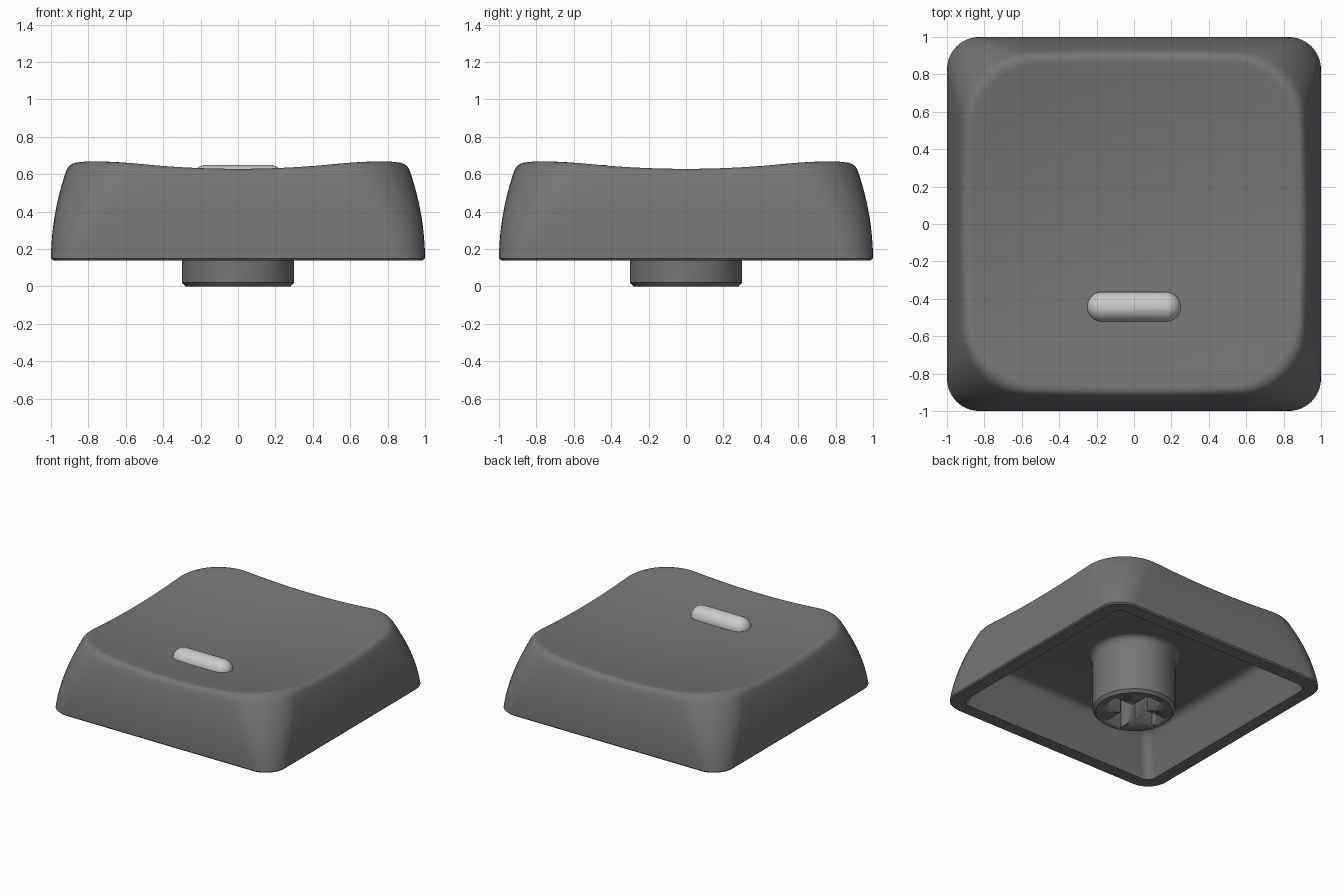
import bpy, bmesh
from math import sin, cos, pi, radians
from mathutils import Vector, Matrix

if "Cube" in bpy.data.objects:
    bpy.data.objects.remove(bpy.data.objects["Cube"])

Z0, CEIL = 0.14, 0.46          # skirt bottom, inner ceiling
NC, NS = 10, 10                # steps per corner arc and per straight side
N = 4 * (NC + NS)


def make(name, bm, mat=None, angle=35):
    bmesh.ops.recalc_face_normals(bm, faces=bm.faces)
    me = bpy.data.meshes.new(name)
    bm.to_mesh(me)
    bm.free()
    ob = bpy.data.objects.new(name, me)
    bpy.context.collection.objects.link(ob)
    if mat:
        me.materials.append(mat)
    bpy.ops.object.select_all(action='DESELECT')
    bpy.context.view_layer.objects.active = ob
    ob.select_set(True)
    bpy.ops.object.shade_smooth_by_angle(angle=radians(angle))
    return ob


def colour(name, v):
    m = bpy.data.materials.new(name)
    m.diffuse_color = (v, v, v, 1)
    m.use_nodes = True
    m.node_tree.nodes["Principled BSDF"].inputs["Base Color"].default_value = m.diffuse_color
    return m


def skin(rings, start, end):
    """Closed surface through rings of points, with a fan at each end point."""
    bm = bmesh.new()
    rows = [[bm.verts.new(p) for p in ring] for ring in rings]
    n = len(rows[0])
    for a, b in zip(rows, rows[1:]):
        for i in range(n):
            bm.faces.new((a[i], a[(i + 1) % n], b[(i + 1) % n], b[i]))
    for row, tip in ((rows[0], start), (rows[-1], end)):
        c = bm.verts.new(tip)
        for i in range(n):
            bm.faces.new((row[i], row[(i + 1) % n], c))
    return bm


def lathe(profile, start, end, n=48):
    rings = [[(r * cos(2 * pi * i / n), r * sin(2 * pi * i / n), z) for i in range(n)]
             for r, z in profile]
    return skin(rings, (0, 0, start), (0, 0, end))


def rect_point(i, h, r):
    """Point i on a rounded square of half size h and corner radius r."""
    c, k = divmod(i, NC + NS)
    if k <= NC:
        a = pi / 2 * k / NC
        p = Vector((h - r + r * cos(a), h - r + r * sin(a)))
    else:
        p = Vector(((h - r) * (1 - 2 * (k - NC) / NS), h))
    return Matrix.Rotation(c * pi / 2, 2) @ p


def dish(p):
    return 0.55 + 0.103 * (p.x ** 2 + p.y ** 2)


def side(i, z):
    """Point i on the curved, leaning outer wall at height z."""
    u = z - Z0
    p = rect_point(i, 1 - 0.354 * u * u, 0.17 + 0.36 * u)
    return Vector((p.x, p.y, z))


def square_ring(h, r, z):
    return [(*rect_point(i, h, r), z) for i in range(N)]


dark = colour("dark_grey", 0.18)
light = colour("light_grey", 0.65)

# Rim line where the outer wall meets the dished top
rim = []
for i in range(N):
    z = 0.65
    for _ in range(8):
        z = dish(side(i, z))
    rim.append(side(i, z))

# Cap shell: inner hollow, lip, outer wall, rounded rim, dished top
rings = [square_ring(h, r, z) for h, r, z in (
    (0.72, 0.05, CEIL), (0.75, 0.055, 0.452), (0.772, 0.06, 0.435),
    (0.785, 0.06, 0.41), (0.89, 0.07, Z0), (0.99, 0.165, Z0))]
F = 0.05
for k in range(9):
    rings.append([side(i, 0.15 + (p.z - F - 0.15) * k / 8) for i, p in enumerate(rim)])


def top_ring(s):
    out = []
    for p in rim:
        q = p * s
        q.z = dish(q)
        out.append(q)
    return out


low, inset = rings[-1], top_ring(0.95)
for k in range(1, 7):
    t = k / 6
    rings.append([a * (1 - t) ** 2 + b * 2 * t * (1 - t) + c * t * t
                  for a, b, c in zip(low, rim, inset)])
rings += [top_ring(0.95 * (1 - k / 10)) for k in range(1, 10)]
make("cap_shell", skin(rings, (0, 0, CEIL), (0, 0, 0.55)), dark)

# Stem with chamfered foot and flared root
flare = [(0.30 + 0.05 * (1 - cos(a)), 0.412 + 0.05 * sin(a))
         for a in (pi / 2 * k / 5 for k in range(6))]
stem = make("stem", lathe([(0.28, 0), (0.30, 0.022)] + flare, 0, 0.462), dark, 30)

# Cross-shaped socket cut into the stem
bm = bmesh.new()
L, W = 0.23, 0.07
pts = []
for q in range(4):
    for x, y in ((L, -W), (L, W), (W, W)):
        pts.append(Matrix.Rotation(q * pi / 2, 2) @ Vector((x, y)))
face = bm.faces.new([bm.verts.new((p.x, p.y, -0.1)) for p in pts])
ext = bmesh.ops.extrude_face_region(bm, geom=[face])
bmesh.ops.translate(bm, vec=(0, 0, 0.5),
                    verts=[v for v in ext["geom"] if isinstance(v, bmesh.types.BMVert)])
cutter = make("socket_cutter", bm, dark)
cutter.hide_render = True
cutter.hide_viewport = True
cut = stem.modifiers.new("socket", 'BOOLEAN')
cut.operation = 'DIFFERENCE'
cut.solver = 'EXACT'
cut.object = cutter

# Raised finger bar: a capsule lying along x, half sunk in the dish
R, H = 0.08, 0.17
arc = [pi / 2 * k / 8 for k in range(1, 9)]
prof = [(R * sin(a), -H - R * cos(a)) for a in arc]
prof += [(r, -z) for r, z in reversed(prof)]
bm = lathe(prof, -H - R, H + R, 32)
bmesh.ops.transform(bm, verts=bm.verts, matrix=Matrix.Translation((0, -0.443, 0.57))
                    @ Matrix.Rotation(pi / 2, 4, 'Y'))
make("finger_bar", bm, light)
